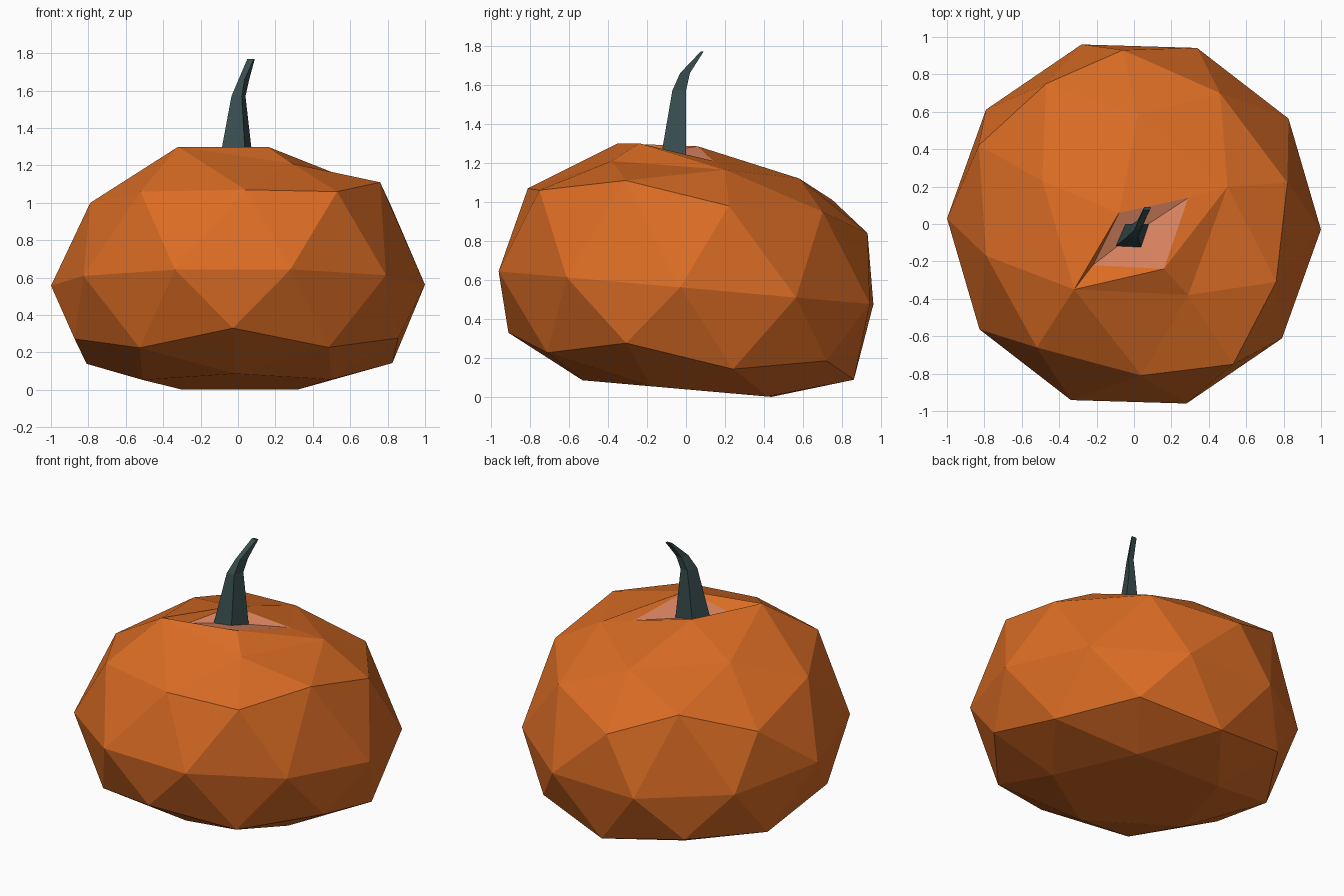
import bpy, bmesh, math
from mathutils import Matrix, Vector

cube = bpy.data.objects.get("Cube")
if cube:
    bpy.data.objects.remove(cube, do_unlink=True)


def make_material(name, rgb):
    mat = bpy.data.materials.new(name)
    mat.use_nodes = True
    mat.diffuse_color = (*rgb, 1)
    shader = next(n for n in mat.node_tree.nodes if n.type == "BSDF_PRINCIPLED")
    shader.inputs["Base Color"].default_value = (*rgb, 1)
    return mat


def finish(bm, name, materials):
    bmesh.ops.recalc_face_normals(bm, faces=bm.faces[:])
    mesh = bpy.data.meshes.new(name)
    bm.to_mesh(mesh)
    bm.free()
    for mat in materials:
        mesh.materials.append(mat)
    obj = bpy.data.objects.new(name, mesh)
    bpy.context.collection.objects.link(obj)
    return obj


orange = make_material("pumpkin_orange", (0.70, 0.15, 0.018))
flesh = make_material("pale_flesh", (0.68, 0.225, 0.115))
stem_green = make_material("dark_stem_green", (0.041, 0.077, 0.078))

# Faceted body: a turned icosphere whose rings of vertices are reshaped
bm = bmesh.new()
bmesh.ops.create_icosphere(bm, subdivisions=2, radius=1,
                           matrix=Matrix.Rotation(math.radians(16.3), 4, "Z"))


def ring(low, high):
    """Vertices between two heights, counter-clockwise."""
    found = [v for v in all_verts if low < start[v].z < high]
    return sorted(found, key=lambda v: math.atan2(start[v].y, start[v].x) % math.tau)


all_verts = bm.verts[:]
start = {v: v.co.copy() for v in all_verts}
TILT = -0.088


def set_ring(verts, radius, height):
    for v in verts:
        flat = start[v].xy.normalized() * radius
        v.co = (flat.x, flat.y, height + TILT * flat.y)


lower = ring(-0.6, -0.4)
set_ring(ring(-0.1, 0.1), 1.0, 0.56)
set_ring([v for v in lower if start[v].z > -0.48], 0.91, 0.25)
set_ring([v for v in lower if start[v].z < -0.48], 0.86, 0.165)
set_ring(ring(-0.9, -0.8), 0.53, 0.04)
set_ring(ring(-1.1, -0.95), 0, 0.04)

# Uneven shoulder and top rings
shoulder = [(.82, .22, .98), (.46, .70, .95), (-.06, .93, .84), (-.47, .75, 1.01),
            (-.83, .42, .87), (-.79, -.17, 1.0), (-.52, -.66, 1.06),
            (.04, -.81, 1.07), (.53, -.75, 1.06), (.76, -.31, 1.11)]
crown = [(.50, .20, 1.165), (.02, .58, 1.12), (-.49, .23, 1.17),
         (-.32, -.35, 1.30), (.29, -.38, 1.21)]
crown_verts = ring(0.8, 0.9)
for v, co in zip(ring(0.4, 0.6) + crown_verts, shoulder + crown):
    v.co = co

# Open the top and join it to the rim of the shallow stem hollow
bmesh.ops.delete(bm, geom=ring(0.95, 1.1), context="VERTS")
right, back, left, front_left, front_right = crown_verts
rim = [bm.verts.new(co) for co in
       [(-.22, -.22, 1.24), (.16, -.24, 1.30), (.29, .14, 1.21), (-.08, .06, 1.285)]]
a, b, c, d = rim
for corners in [(front_left, front_right, b), (front_left, b, a),
                (front_right, right, b), (right, c, b),
                (right, back, c), (back, d, c),
                (back, left, d), (left, front_left, d), (front_left, a, d)]:
    bm.faces.new(corners)

# Pale floor of the hollow
centre = bm.verts.new((0, -.05, 1.235))
for i in range(4):
    bm.faces.new((rim[i], rim[(i + 1) % 4], centre)).material_index = 1
finish(bm, "pumpkin_body", [orange, flesh])

# Bent four-sided stem, lofted through its sections
sections = [
    (1.22, [(-.10, -.12), (.04, -.13), (.08, 0), (-.05, 0)]),
    (1.57, [(-.035, -.07), (.02, -.07), (.04, 0), (-.01, 0)]),
    (1.66, [(.003, -.03), (.035, -.03), (.06, .02), (.02, .02)]),
    (1.77, [(.05, .075), (.085, .075), (.09, .09), (.055, .09)]),
]
bm = bmesh.new()
loops = [[bm.verts.new((x, y, z)) for x, y in outline] for z, outline in sections]
for below, above in zip(loops, loops[1:]):
    for i in range(4):
        j = (i + 1) % 4
        bm.faces.new((below[i], below[j], above[j], above[i]))
bm.faces.new(loops[0][::-1])
bm.faces.new(loops[-1])
finish(bm, "stem", [stem_green])
